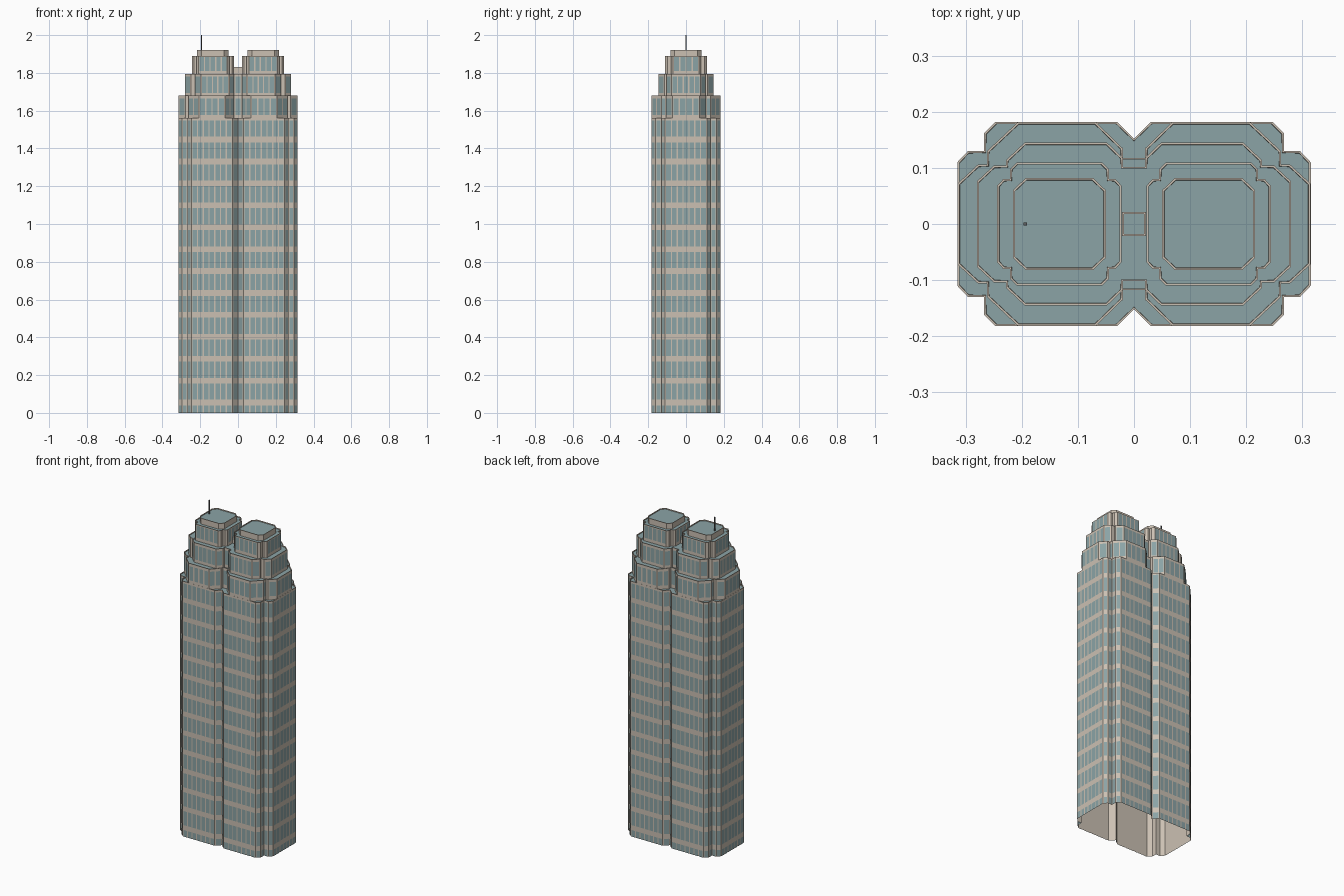
import bpy
import bmesh
from mathutils import Vector

cube = bpy.data.objects.get("Cube")
if cube:
    bpy.data.objects.remove(cube, do_unlink=True)


def material(name, rgb):
    mat = bpy.data.materials.new(name)
    mat.use_nodes = True
    mat.diffuse_color = (*rgb, 1)
    mat.node_tree.nodes["Principled BSDF"].inputs["Base Color"].default_value = (*rgb, 1)
    return mat


STONE = material("warm stone", (0.60, 0.53, 0.45))
GLASS = material("teal glass", (0.26, 0.37, 0.38))
METAL = material("dark metal", (0.12, 0.12, 0.12))

FLOOR, BAND, FIRST = 0.116, 0.03, 0.055   # storey pitch, band height, first band centre
PITCH, PANE, PROUD = 0.028, 0.022, 0.0015  # window spacing, pane width, pane offset


def full_outline(quarter, centre=0):
    """Mirror a quarter profile (inside to outside) into a clockwise-from-back outline."""
    half = quarter + [(x, -y) for x, y in reversed(quarter)]
    pts = half + [(-x, y) for x, y in reversed(half)]
    clean = []
    for x, y in pts:
        p = Vector((x + centre, y, 0))
        if all((p - q).length > 1e-5 for q in clean):
            clean.append(p)
    return clean[::-1]


def finish(bm, name):
    mesh = bpy.data.meshes.new(name)
    bm.to_mesh(mesh)
    bm.free()
    for mat in (STONE, GLASS, METAL):
        mesh.materials.append(mat)
    obj = bpy.data.objects.new(name, mesh)
    bpy.context.collection.objects.link(obj)
    return obj


def block(name, outline, z0, z1, rim=0.004):
    """Open-bottomed stone walls with a glass-coloured roof inside a low parapet."""
    bm = bmesh.new()
    low = [bm.verts.new((p.x, p.y, z0)) for p in outline]
    high = [bm.verts.new((p.x, p.y, z1)) for p in outline]
    n = len(outline)
    for i in range(n):
        j = (i + 1) % n
        bm.faces.new((low[i], low[j], high[j], high[i]))
    roof = bm.faces.new(high)
    bm.normal_update()
    bmesh.ops.inset_region(bm, faces=[roof], thickness=rim)
    bmesh.ops.inset_region(bm, faces=[roof], thickness=0.0005, depth=-0.005)
    roof.material_index = 1
    return finish(bm, name)


def windows(name, outline, z0, z1):
    """Rows of thin panes between the stone bands on every wall wide enough."""
    rows = []
    bottom, k = z0, 0
    while bottom < z1:
        centre = FIRST + k * FLOOR
        top = min(centre - BAND / 2, z1 - 0.006)
        if top - bottom > 0.02:
            rows.append((bottom, top))
        bottom = max(z0, centre + BAND / 2)
        k += 1
    bm = bmesh.new()
    for a, b in zip(outline, outline[1:] + outline[:1]):
        edge = b - a
        length = edge.length
        if length < 0.022:
            continue
        along = edge.normalized()
        out = Vector((along.y, -along.x, 0)) * PROUD
        count = max(1, int((length - 0.004) / PITCH))
        step = (length - 0.004) / count
        width = step * PANE / PITCH
        for i in range(count):
            mid = a + along * (0.002 + step * (i + 0.5)) + out
            left, right = mid - along * width / 2, mid + along * width / 2
            for lo, hi in rows:
                quad = [(left, lo), (right, lo), (right, hi), (left, hi)]
                face = bm.faces.new([bm.verts.new((p.x, p.y, z)) for p, z in quad])
                face.material_index = 1
    return finish(bm, name)


def box(name, centre, size, index):
    bm = bmesh.new()
    bmesh.ops.create_cube(bm, size=1)
    bmesh.ops.scale(bm, vec=size, verts=bm.verts)
    bmesh.ops.translate(bm, vec=centre, verts=bm.verts)
    for face in bm.faces:
        face.material_index = index
    return finish(bm, name)


# Quarter profiles of the stepped plan
shaft = [(0, .152), (.03, .182), (.247, .182), (.267, .162), (.267, .13), (.296, .13), (.315, .11)]
lower = [(.02, .118), (.02, .135), (.068, .1815), (.207, .1815), (.262, .13), (.262, .106),
         (.278, .106), (.3145, .072)]
middle = [(.02, .102), (.02, .118), (.048, .145), (.195, .145), (.228, .114), (.228, .104),
          (.25, .104), (.28, .076)]
upper = [(.076, .11), (.088, .098), (.088, .08), (.1, .08), (.111, .068)]
crown = [(.06, .082), (.083, .06)]

# Shared shaft and setbacks
for name, quarter, z0, z1 in (("shaft", shaft, 0, 1.56), ("lower_setback", lower, 1.555, 1.68),
                              ("middle_setback", middle, 1.675, 1.795)):
    plan = full_outline(quarter)
    block(name, plan, z0, z1)
    windows(name + "_windows", plan, z0, z1)

# Twin tops
for side, x in (("left", .133), ("right", -.133)):
    plan = full_outline(upper, x)
    block(side + "_upper_setback", plan, 1.79, 1.89)
    windows(side + "_upper_windows", plan, 1.79, 1.89)
    block(side + "_crown", full_outline(crown, x), 1.885, 1.92)

# Link housing between the tops, and the mast
block("link_housing", full_outline([(.021, .021)]), 1.79, 1.83)
box("mast", (-.194, 0, 1.957), (.006, .006, .086), 2)
